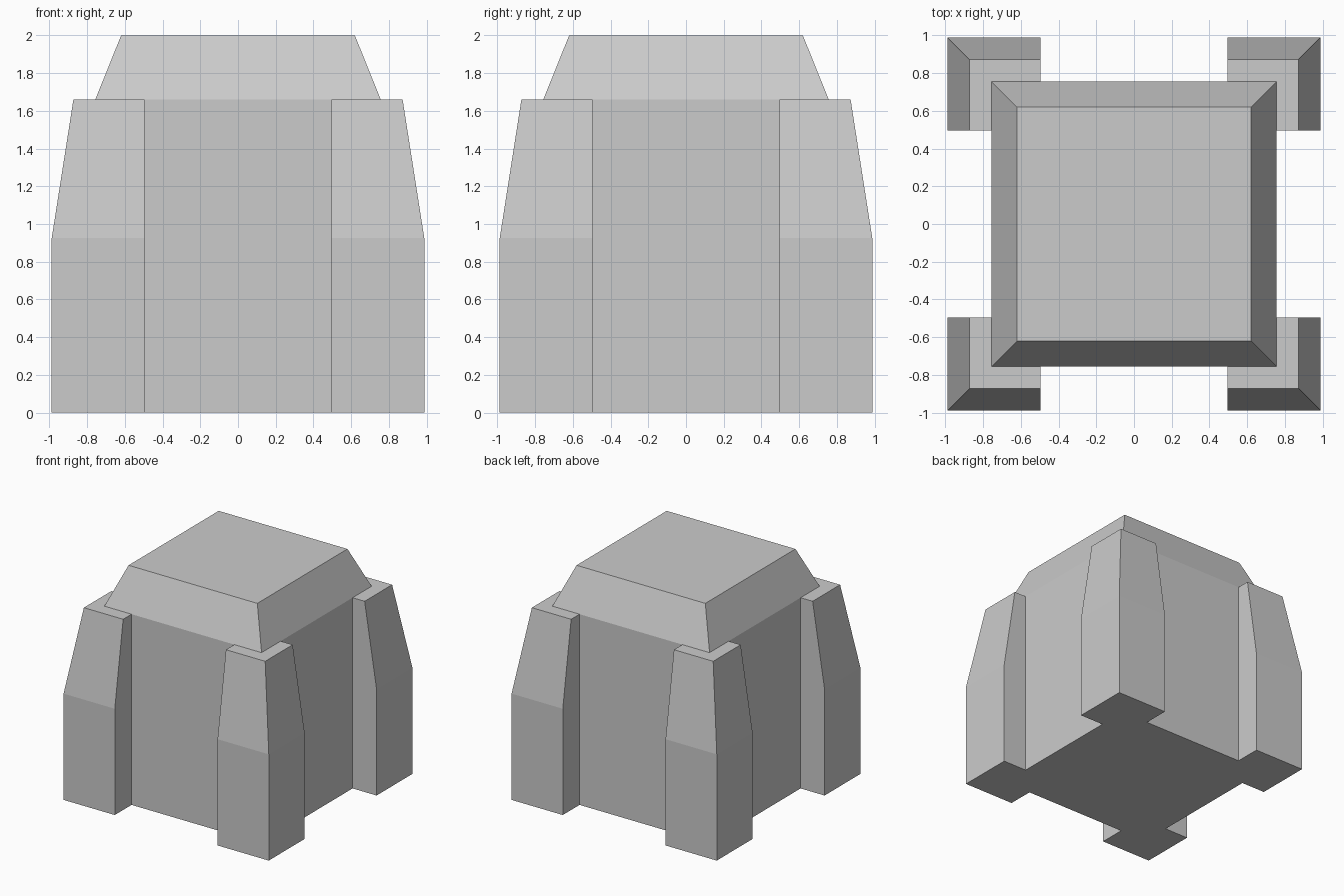
import bpy
from math import pi

if "Cube" in bpy.data.objects:
    bpy.data.objects.remove(bpy.data.objects["Cube"])

WALL, INNER, OUTER, SHOULDER = 0.757, 0.495, 0.988, 0.873
BEND_Z, EAVE_Z, TOP_Z = 0.925, 1.66, 2.0


def loft(name, rings, skip=()):
    """Join counter-clockwise (points, z) rings into a capped solid, omitting hidden sides."""
    n = len(rings[0][0])
    verts = [(x, y, z) for points, z in rings for x, y in points]
    faces = [tuple(reversed(range(n))), tuple(range(len(verts) - n, len(verts)))]
    for r in range(len(rings) - 1):
        for i in range(n):
            if i not in skip:
                j = (i + 1) % n
                faces.append((r * n + i, r * n + j, (r + 1) * n + j, (r + 1) * n + i))
    mesh = bpy.data.meshes.new(name)
    mesh.from_pydata(verts, [], faces)
    obj = bpy.data.objects.new(name, mesh)
    bpy.context.collection.objects.link(obj)
    return obj


def square(h):
    return [(-h, -h), (h, -h), (h, h), (-h, h)]


def corner(o):
    # L-shaped footprint wrapping one corner of the body
    return [(WALL, WALL), (WALL, INNER), (o, INNER), (o, o), (INNER, o), (INNER, WALL)]


# Square body with sloped cap
loft("body", [(square(WALL), 0), (square(WALL), EAVE_Z), (square(0.62), TOP_Z)])

# Four tapering corner buttresses, open where they meet the body
for k, side in enumerate(("back_right", "back_left", "front_left", "front_right")):
    buttress = loft(side + "_buttress",
                    [(corner(OUTER), 0), (corner(OUTER), BEND_Z), (corner(SHOULDER), EAVE_Z)],
                    skip=(0, 5))
    buttress.rotation_euler.z = k * pi / 2
